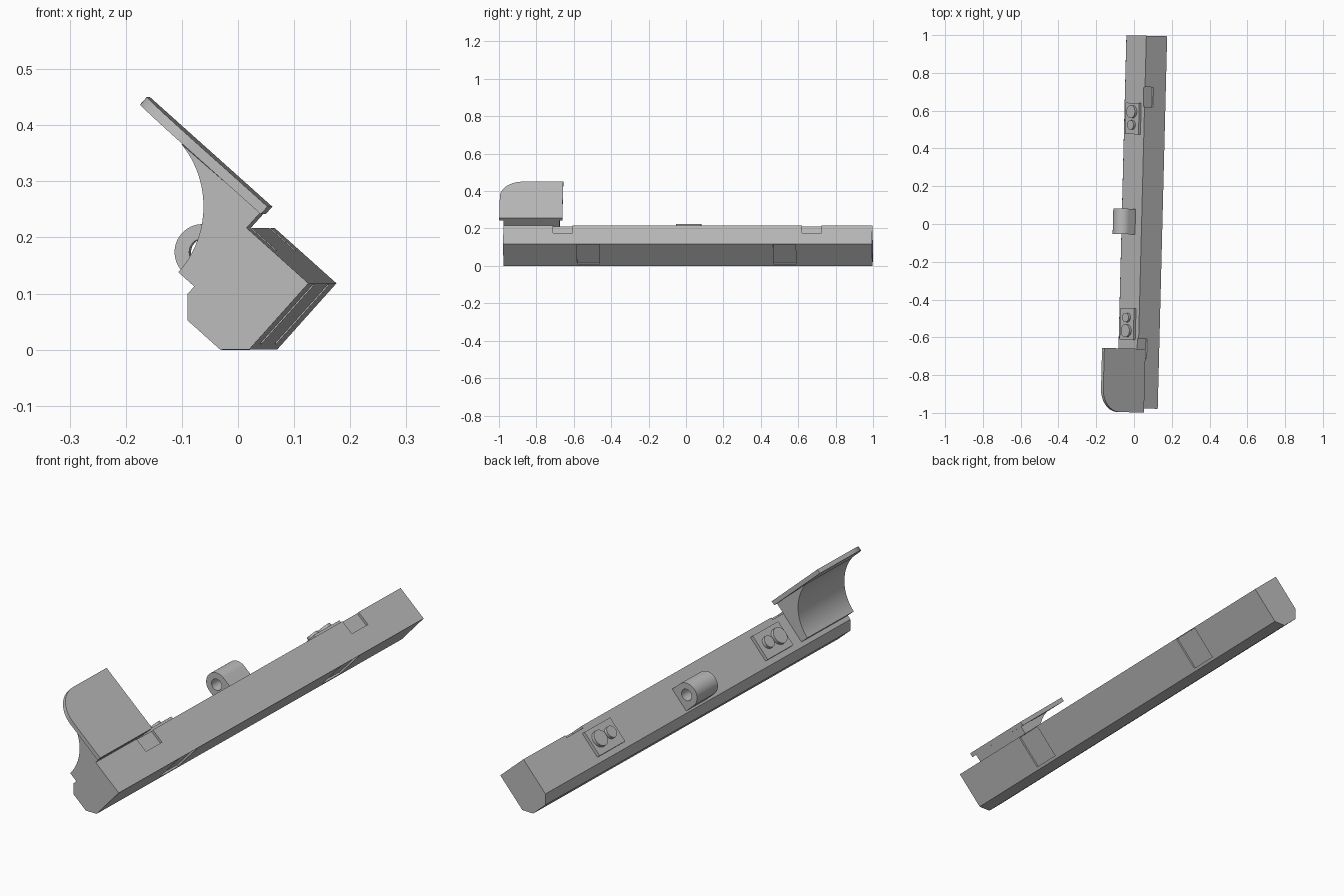
import bpy, bmesh
from math import sin, cos, radians, pi
from mathutils import Matrix, Vector

cube = bpy.data.objects.get("Cube")
if cube:
    bpy.data.objects.remove(cube)

grey = bpy.data.materials.new("mid grey")
grey.use_nodes = True
grey.diffuse_color = (0.5, 0.5, 0.5, 1)
grey.node_tree.nodes["Principled BSDF"].inputs["Base Color"].default_value = (0.5, 0.5, 0.5, 1)

# Bar frame: a points out of the mounting face, b out of the other upper face,
# with the origin on the ridge between them; the bar is slightly yawed.
YAW = Matrix.Rotation(radians(-1.45), 3, 'Z')
OUT, SIDE = Vector((-0.745, 0, 0.667)), Vector((0.667, 0, 0.745))
RIDGE = Vector((0.04, 0, 0.217))


def place(a, y, b):
    return YAW @ (RIDGE + OUT * a + SIDE * b + Vector((0, y, 0)))


def prism(name, pts, lo, hi, axis='y', smooth=False):
    """Extrude a 2D outline along one axis of the bar frame."""
    order = {'y': lambda p, h: (p[0], h, p[1]),
             'a': lambda p, h: (h, p[0], p[1]),
             'b': lambda p, h: (p[0], p[1], h)}[axis]
    bm = bmesh.new()
    rings = [[bm.verts.new(place(*order(p, h))) for p in pts] for h in (lo, hi)]
    n = len(pts)
    bm.faces.new(rings[0])
    bm.faces.new(rings[1])
    for i in range(n):
        j = (i + 1) % n
        bm.faces.new((rings[0][i], rings[0][j], rings[1][j], rings[1][i]))
    bmesh.ops.recalc_face_normals(bm, faces=bm.faces)
    mesh = bpy.data.meshes.new(name)
    bm.to_mesh(mesh)
    bm.free()
    mesh.materials.append(grey)
    obj = bpy.data.objects.new(name, mesh)
    bpy.context.collection.objects.link(obj)
    if smooth:
        shade(obj)
    return obj


def activate(obj):
    bpy.ops.object.select_all(action='DESELECT')
    obj.select_set(True)
    bpy.context.view_layer.objects.active = obj


def shade(obj):
    activate(obj)
    bpy.ops.object.shade_smooth_by_angle(angle=radians(30))


def arc(cx, cy, r, start, end, steps):
    angles = [radians(start + (end - start) * i / steps) for i in range(steps + 1)]
    return [(cx + r * cos(t), cy + r * sin(t)) for t in angles]


def rect(x0, x1, y0, y1):
    return [(x0, y0), (x1, y0), (x1, y1), (x0, y1)]


def cut(target, cutter):
    cutter.hide_render = True
    mod = target.modifiers.new("cut", 'BOOLEAN')
    mod.operation, mod.solver, mod.object = 'DIFFERENCE', 'EXACT', cutter
    activate(target)
    bpy.ops.object.modifier_apply(modifier=mod.name)
    bpy.data.objects.remove(cutter)


# Long bar with two chamfered edges
bar = prism("bar", [(0, 0), (-0.148, 0), (-0.148, -0.158), (-0.11, -0.193),
                    (-0.031, -0.193), (0, -0.158)], -0.975, 0.998)

# Shallow notches by the ridge and recesses on the underside
for y in (-0.658, 0.674):
    cut(bar, prism("notch_cutter", rect(-0.06, 0.02, y - 0.052, y + 0.052), -0.01, 0.02, 'b'))
for y in (-0.52, 0.53):
    cut(bar, prism("recess_cutter", rect(y - 0.06, y + 0.06, -0.145, -0.004), -0.17, -0.14, 'a'))

# Button plates with one large and one small button, mirrored end to end
for label, y, sign in (("front", -0.53, -1), ("back", 0.558, 1)):
    prism(label + "_button_plate", rect(y - 0.083, y + 0.083, -0.135, -0.027), -0.004, 0.014, 'a')
    for size, offset, r in (("large", 0.036, 0.034), ("small", -0.034, 0.025)):
        prism(f"{label}_{size}_button", arc(y + sign * offset, -0.078, r, 0, 348.75, 31),
              0.01, 0.028, 'a', True)

# Rounded lug with a through hole
lug = prism("lug", [(-0.004, -0.15)] + arc(0.047, -0.1, 0.05, -90, 90, 24) + [(-0.004, -0.05)],
            -0.055, 0.08)
cut(lug, prism("hole_cutter", arc(0.047, -0.1, 0.024, 0, 348.75, 31), -0.1, 0.12))
shade(lug)

# Bracket with a concave back, flush with the bar's front end
prism("bracket", [(0, -0.14), (0, 0.036)] + arc(0.214, -0.14, 0.176, 99, 180, 24),
      -0.975, -0.675, 'y', True)

# Thumb plate with one rounded corner
prism("thumb_plate", [(-0.003, -0.997), (-0.003, -0.66), (0.29, -0.66)]
      + arc(0.17, -0.877, 0.12, 0, -90, 16), 0.0355, 0.0535, 'b', True)
